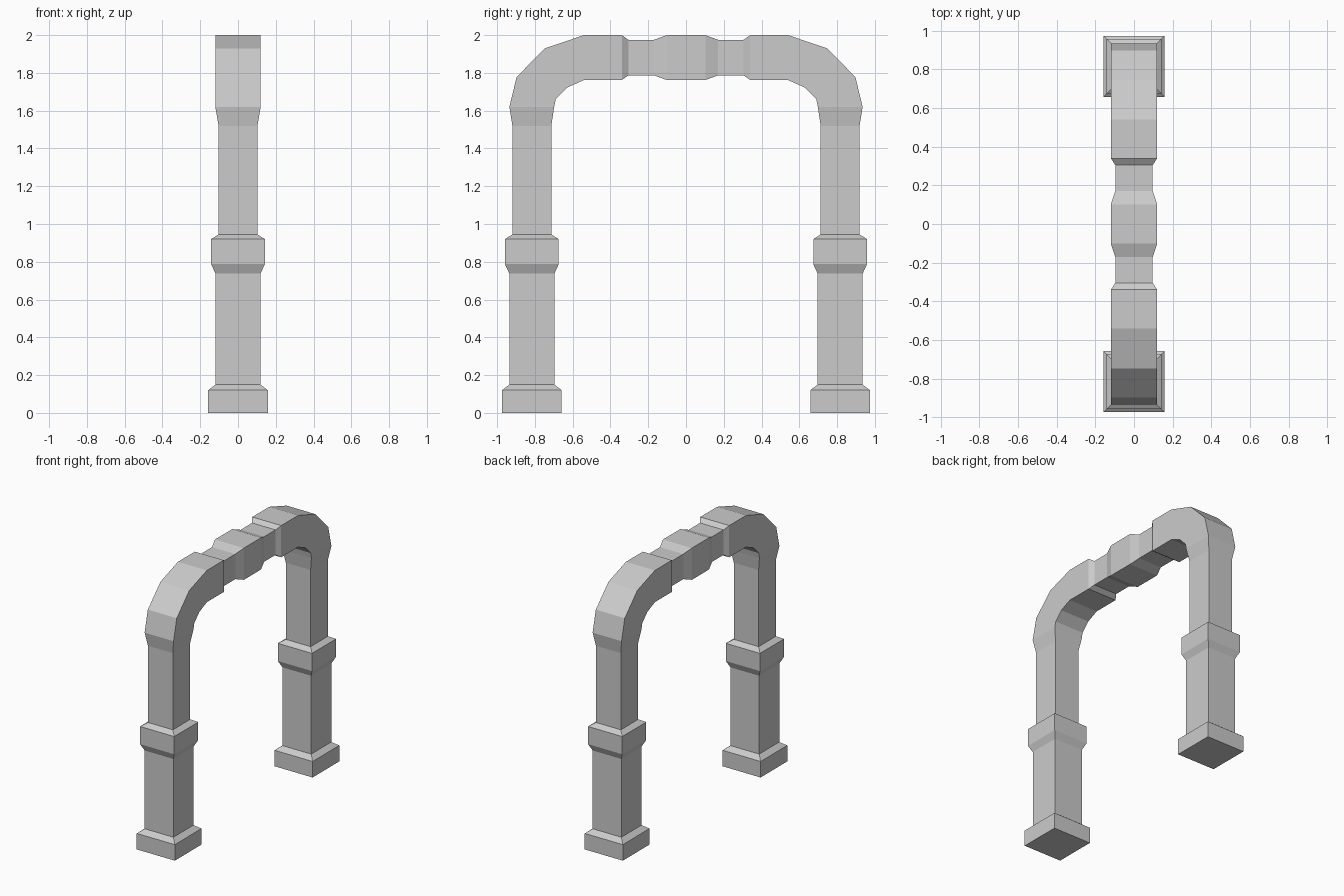
import bpy, bmesh

if "Cube" in bpy.data.objects:
    bpy.data.objects.remove(bpy.data.objects["Cube"])

LEG_Y = 0.816  # distance of each leg from the middle


def loft(name, sections, cap_start=False):
    """Skin rectangular sections given as (half_width_x, outer (y, z), inner (y, z))."""
    bm = bmesh.new()
    rings = []
    for w, (oy, oz), (iy, iz) in sections:
        pts = [(-w, oy, oz), (w, oy, oz), (w, iy, iz), (-w, iy, iz)]
        rings.append([bm.verts.new(p) for p in pts])
    for a, b in zip(rings, rings[1:]):
        for i in range(4):
            j = (i + 1) % 4
            bm.faces.new((a[i], a[j], b[j], b[i]))
    if cap_start:
        bm.faces.new(rings[0][::-1])
    bmesh.ops.recalc_face_normals(bm, faces=bm.faces)
    # open beams: make sure normals point outward
    top = max(bm.faces, key=lambda f: f.calc_center_median().z)
    if top.normal.z < -0.01:
        bmesh.ops.reverse_faces(bm, faces=bm.faces)
    mesh = bpy.data.meshes.new(name)
    bm.to_mesh(mesh)
    bm.free()
    obj = bpy.data.objects.new(name, mesh)
    bpy.context.collection.objects.link(obj)
    return obj


# Legs: plinth, lower shaft, collar, upper shaft as (half size, height)
leg = [(0.158, 0), (0.158, 0.12), (0.119, 0.15), (0.119, 0.737),
       (0.142, 0.787), (0.142, 0.92), (0.103, 0.945), (0.103, 1.52)]
for name, s in (("front_leg", -1), ("back_leg", 1)):
    loft(name, [(h, (s * (LEG_Y + h), z), (s * (LEG_Y - h), z)) for h, z in leg],
         cap_start=True)

# Arch: one half from the leg top to the centre block, then mirrored
half = [
    (0.103, (LEG_Y + 0.103, 1.52), (LEG_Y - 0.103, 1.52)),
    (0.12, (0.935, 1.62), (0.698, 1.62)),
    (0.12, (0.897, 1.778), (0.69, 1.66)),
    (0.12, (0.747, 1.93), (0.63, 1.722)),
    (0.12, (0.54, 2.0), (0.54, 1.762)),
    (0.12, (0.34, 2.0), (0.34, 1.762)),
    (0.097, (0.305, 1.975), (0.305, 1.787)),
    (0.097, (0.17, 1.975), (0.17, 1.787)),
    (0.12, (0.102, 2.0), (0.102, 1.762)),
]
other = [(w, (-o[0], o[1]), (-i[0], i[1])) for w, o, i in reversed(half)]
loft("arch_beam", half + other)
